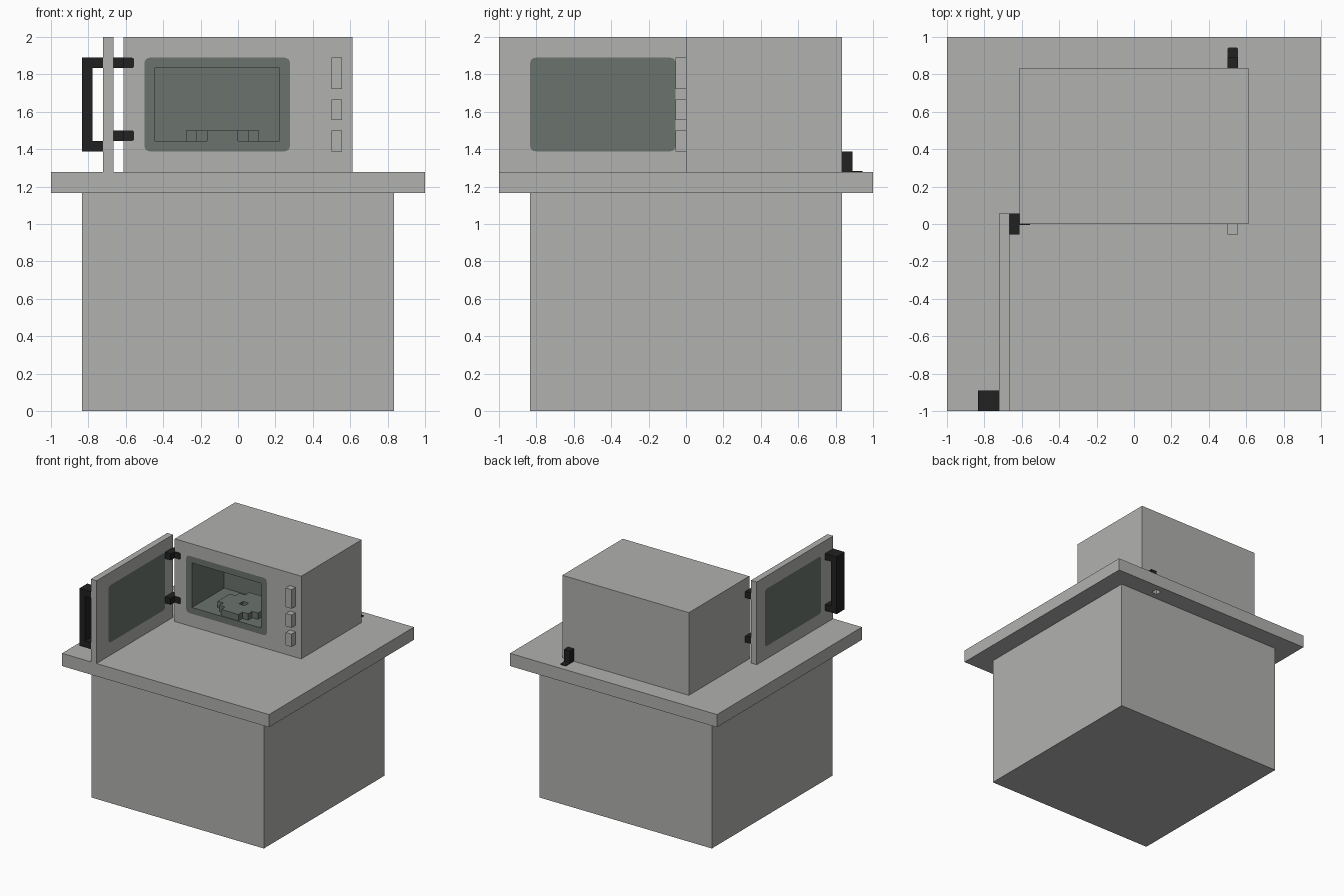
import bpy, bmesh, math

cube = bpy.data.objects.get("Cube")
if cube:
    bpy.data.objects.remove(cube, do_unlink=True)

U = 1 / 18  # modelling unit: every dimension below is counted in these


def material(name, rgb):
    m = bpy.data.materials.new(name)
    m.use_nodes = True
    m.diffuse_color = (*rgb, 1)
    m.node_tree.nodes["Principled BSDF"].inputs["Base Color"].default_value = (*rgb, 1)
    return m


GREY = material("light_grey", (0.44, 0.445, 0.43))
GLASS = material("dark_green_grey", (0.145, 0.172, 0.158))
BLACK = material("black", (0.015, 0.015, 0.015))


def loop(bm, axis, d, rect, r=0):
    """Four corner point lists of a (rounded) rectangle at depth d along axis."""
    u0, v0, u1, v1 = rect
    corners = []
    for k, (u, v, su, sv) in enumerate([(u0, v0, 1, 1), (u1, v0, -1, 1),
                                        (u1, v1, -1, -1), (u0, v1, 1, -1)]):
        pts = []
        for s in range(5 if r else 1):
            a = math.pi + k * math.pi / 2 + s * math.pi / 8
            p = (u + su * r + r * math.cos(a), v + sv * r + r * math.sin(a)) if r else (u, v)
            co = {"x": (d, *p), "y": (p[0], d, p[1]), "z": (*p, d)}[axis]
            pts.append(bm.verts.new([c * U for c in co]))
        corners.append(pts)
    return corners


def fill(bm, ring, mat=0):
    bm.faces.new([v for pts in ring for v in pts]).material_index = mat


def walls(bm, a, b, mat=0):
    a, b = sum(a, []), sum(b, [])
    for i in range(len(a)):
        bm.faces.new((a[i - 1], a[i], b[i], b[i - 1])).material_index = mat


def border(bm, outer, inner, mat=0):
    """Flat frame between two rings, one of which may have rounded corners."""
    for i in range(4):
        j = (i + 1) % 4
        faces = [(outer[i][-1], outer[j][0], inner[j][0], inner[i][-1])]
        arc, pivot = (outer[i], inner[i][0]) if len(outer[i]) > 1 else (inner[i], outer[i][0])
        faces += [(pivot, p, q) for p, q in zip(arc, arc[1:])]
        for f in faces:
            bm.faces.new(f).material_index = mat


def finish(name, bm, *mats):
    bmesh.ops.recalc_face_normals(bm, faces=bm.faces)
    me = bpy.data.meshes.new(name)
    bm.to_mesh(me)
    bm.free()
    for m in mats:
        me.materials.append(m)
    ob = bpy.data.objects.new(name, me)
    bpy.context.collection.objects.link(ob)
    return ob


def prism(name, mat, axis, d0, d1, rect, r=0):
    bm = bmesh.new()
    a, b = loop(bm, axis, d0, rect, r), loop(bm, axis, d1, rect, r)
    fill(bm, a)
    fill(bm, b)
    walls(bm, a, b)
    return finish(name, bm, mat)


# Table: solid base and a top with a cable hole opening underneath
prism("table_base", GREY, "z", 0, 21, (-15, -15, 15, 15))
bm = bmesh.new()
square, hole = (-18, -18, 18, 18), (9, 16, 10, 17)
under, top = loop(bm, "z", 21, square), loop(bm, "z", 23, square)
rim, end = loop(bm, "z", 21, hole), loop(bm, "z", 22.9, hole)
border(bm, under, rim)
walls(bm, rim, end)
fill(bm, end)
walls(bm, under, top)
fill(bm, top)
finish("table_top", bm, GREY)

# Oven body: front with a rounded dark surround and an open cavity
bm = bmesh.new()
body, cavity = (-11, 23, 11, 36), (-8, 26, 4, 33)
front, back = loop(bm, "y", 0, body), loop(bm, "y", 15, body)
surround = loop(bm, "y", 0, (-9, 25, 5, 34), 0.5)
mouth, rear = loop(bm, "y", 0, cavity), loop(bm, "y", 8, cavity)
border(bm, front, surround)
border(bm, surround, mouth, 1)
walls(bm, mouth, rear, 1)
fill(bm, rear, 1)
walls(bm, front, back)
fill(bm, back)
finish("oven_body", bm, GREY, GLASS)

# Turntable: stepped disc with a square hole in the middle
bm = bmesh.new()
cx, cy = -1.5, 3.6
for i in range(-3, 4):
    for j in range(-3, 4):
        if 0 < abs(i) + abs(j) <= 4:
            bm.faces.new([bm.verts.new(((cx + i + a) * U, (cy + j + b) * U, 26 * U))
                          for a, b in ((-.5, -.5), (.5, -.5), (.5, .5), (-.5, .5))])
bmesh.ops.remove_doubles(bm, verts=bm.verts, dist=0.001)
ext = bmesh.ops.extrude_face_region(bm, geom=bm.faces[:], use_keep_orig=True)
bmesh.ops.translate(bm, vec=(0, 0, U),
                    verts=[g for g in ext["geom"] if isinstance(g, bmesh.types.BMVert)])
finish("turntable", bm, GLASS)

# Control buttons
for n, (z0, z1) in enumerate([(25, 27), (28, 30), (31, 34)]):
    prism(f"button_{n + 1}", GREY, "y", -1, 0, (9, z0, 10, z1))

# Open door with a window on both faces
bm = bmesh.new()
sides = []
for x in (-13, -12):
    edge = loop(bm, "x", x, (-18, 23, 1, 36))
    pane = loop(bm, "x", x, (-15, 25, -1, 34), 0.5)
    border(bm, edge, pane)
    fill(bm, pane, 1)
    sides.append(edge)
walls(bm, *sides)
finish("door", bm, GREY, GLASS)

# Door handle
prism("handle_bar", BLACK, "x", -15, -14, (-18, 25, -16, 34))
for name, z in (("lower", 25), ("upper", 33)):
    prism(f"handle_{name}_post", BLACK, "x", -14, -13, (-18, z, -16, z + 1))

# Hinges: block between door and body, and a thin leaf on the body front
for name, z in (("lower", 26), ("upper", 33)):
    prism(f"hinge_{name}_block", BLACK, "x", -12, -11, (-1, z, 1, z + 1))
    prism(f"hinge_{name}_leaf", BLACK, "y", -0.1, 0.05, (-11.6, z, -10, z + 1), 0.2)

# Power cable: block behind the body and the cap over the table hole
prism("cable_block", BLACK, "z", 23, 25, (9, 15, 10, 16))
prism("cable_cap", BLACK, "z", 22.95, 23.1, (9, 15.6, 10, 17), 0.2)
